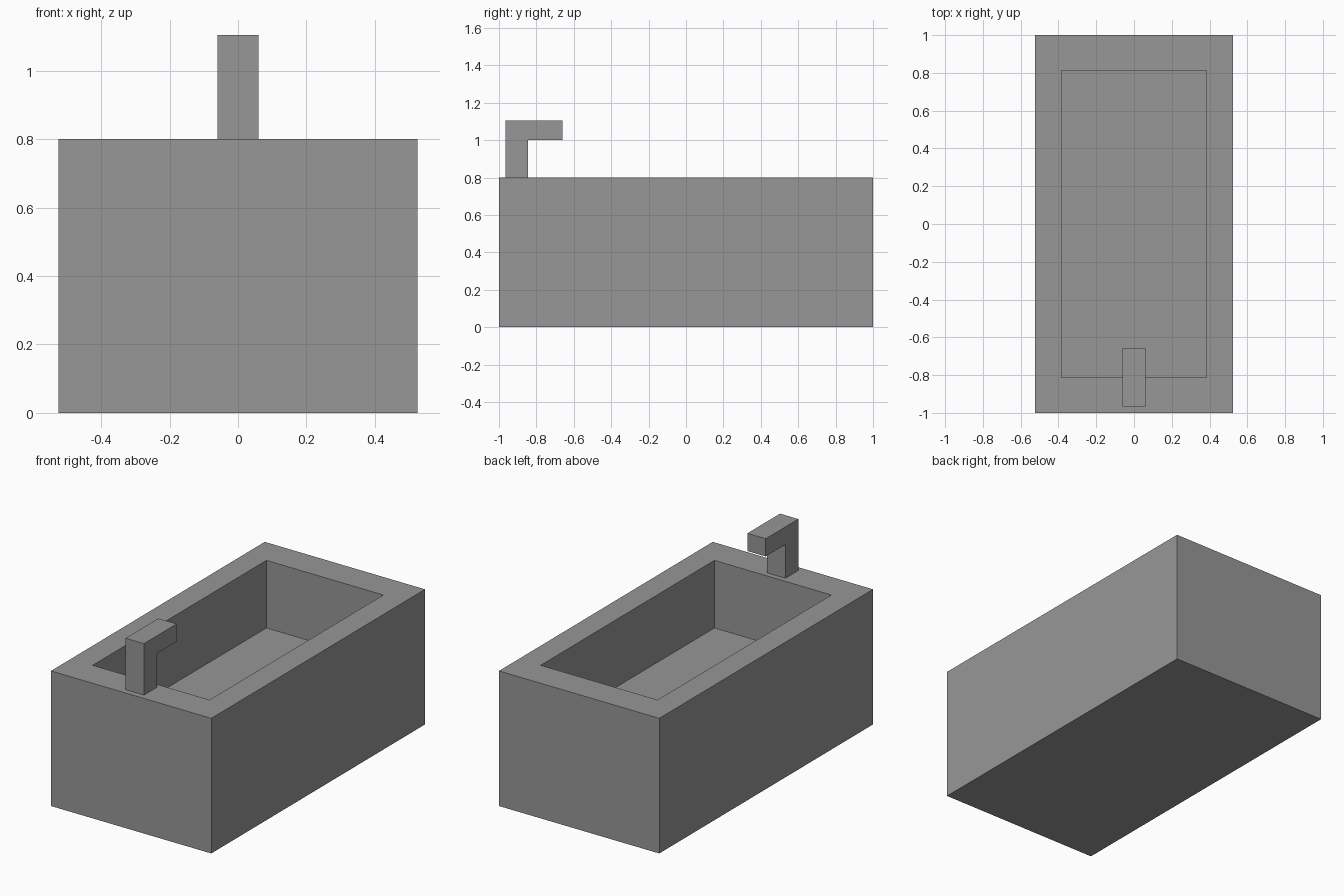
import bpy, bmesh

cube = bpy.data.objects.get("Cube")
if cube:
    bpy.data.objects.remove(cube, do_unlink=True)

grey = bpy.data.materials.new("stone grey")
grey.use_nodes = True
colour = (0.31, 0.31, 0.31, 1)
grey.diffuse_color = colour
grey.node_tree.nodes["Principled BSDF"].inputs["Base Color"].default_value = colour


def add_object(name, bm):
    bmesh.ops.recalc_face_normals(bm, faces=bm.faces)
    mesh = bpy.data.meshes.new(name)
    bm.to_mesh(mesh)
    bm.free()
    mesh.materials.append(grey)
    obj = bpy.data.objects.new(name, mesh)
    bpy.context.collection.objects.link(obj)
    return obj


# Tub: a box whose top is inset to a rim and sunk to the basin floor
half_x, half_y, height = 0.525, 1.0, 0.8
inner_x, inner_y, floor_z = 0.383, 0.813, 0.4
bm = bmesh.new()
bmesh.ops.create_cube(bm, size=1)
for v in bm.verts:
    v.co = (v.co.x * 2 * half_x, v.co.y * 2 * half_y, (v.co.z + 0.5) * height)
top = max(bm.faces, key=lambda f: f.calc_center_median().z)
bmesh.ops.inset_individual(bm, faces=[top], thickness=0.1)
for v in top.verts:
    v.co.x = inner_x if v.co.x > 0 else -inner_x
    v.co.y = inner_y if v.co.y > 0 else -inner_y
sunk = bmesh.ops.extrude_discrete_faces(bm, faces=[top])["faces"][0]
for v in sunk.verts:
    v.co.z = floor_z
add_object("tub", bm)

# Tap: an L-shaped side profile (y, z) extruded across x
profile = [(-0.965, 0.8), (-0.845, 0.8), (-0.845, 1.0),
           (-0.66, 1.0), (-0.66, 1.105), (-0.965, 1.105)]
tap_half = 0.06
bm = bmesh.new()
side = bm.faces.new([bm.verts.new((-tap_half, y, z)) for y, z in profile])
extruded = bmesh.ops.extrude_face_region(bm, geom=[side])["geom"]
for v in extruded:
    if isinstance(v, bmesh.types.BMVert):
        v.co.x = tap_half
add_object("tap", bm)
